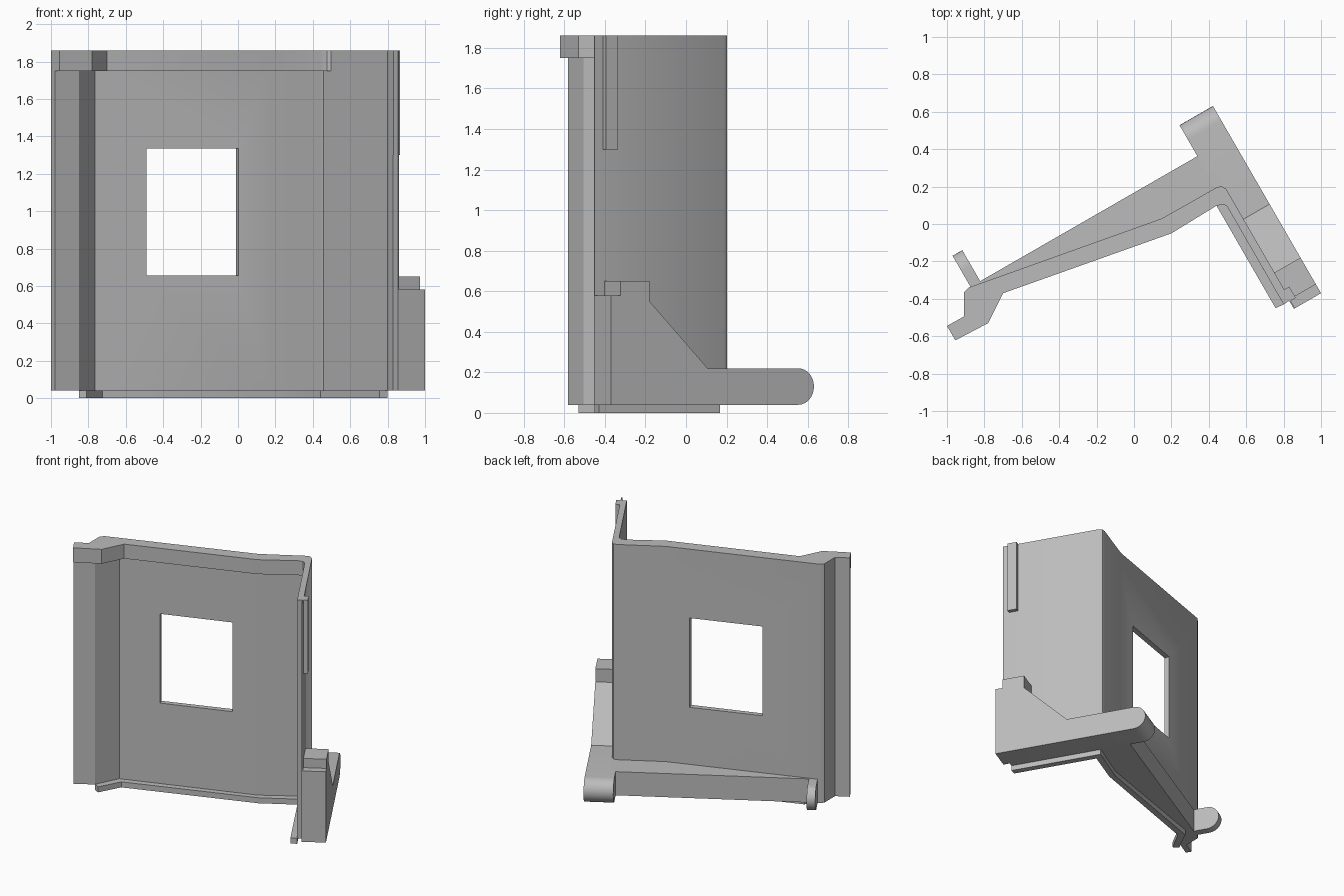
import bpy, bmesh, math
from mathutils import Vector

old = bpy.data.objects.get("Cube")
if old:
    bpy.data.objects.remove(old, do_unlink=True)

grey = bpy.data.materials.new("plain grey")
grey.use_nodes = True
grey.diffuse_color = (0.5, 0.5, 0.5, 1)
grey.node_tree.nodes["Principled BSDF"].inputs["Base Color"].default_value = (0.5, 0.5, 0.5, 1)

# Plan axes of the part, turned 30 degrees
U = Vector((math.cos(math.radians(30)), 0.5, 0))
V = Vector((-0.5, math.cos(math.radians(30)), 0))
UP = Vector((0, 0, 1))


def prism(name, points, offset):
    """Extrude a flat outline by an offset into a solid."""
    bm = bmesh.new()
    face = bm.faces.new([bm.verts.new(p) for p in points])
    made = bmesh.ops.extrude_face_region(bm, geom=[face])["geom"]
    bmesh.ops.translate(bm, vec=offset, verts=[g for g in made if isinstance(g, bmesh.types.BMVert)])
    bmesh.ops.recalc_face_normals(bm, faces=bm.faces)
    mesh = bpy.data.meshes.new(name)
    bm.to_mesh(mesh)
    bm.free()
    mesh.materials.append(grey)
    obj = bpy.data.objects.new(name, mesh)
    bpy.context.collection.objects.link(obj)
    return obj


def plan(name, outline, z0, z1):
    return prism(name, [Vector((x, y, z0)) for x, y in outline], UP * (z1 - z0))


def side(name, origin, profile, t0, t1):
    """Profile of (distance along V, height), extruded along U."""
    base = Vector((origin[0], origin[1], 0))
    return prism(name, [base + V * s + UP * z + U * t0 for s, z in profile], U * (t1 - t0))


def round_tip(tip):
    """Half-round end with its furthest point at tip."""
    r = 0.09
    angles = [math.radians(90 - 180 * i / 16) for i in range(17)]
    return [(tip - r + r * math.cos(a), 0.13 + r * math.sin(a)) for a in angles]


# Folded wall: shared back line, recessed front, thicker top band
back = [(-1, -.545), (-.91, -.495), (-.91, -.365), (-.885, -.34), (.15, .03),
        (.44, .195), (.467, .203), (.493, .187), (.861, -.45)]
end = [(.855, -.454), (.83, -.41), (.80, -.43)]
front = [(.456, .166), (.44, .16), (.17, -.008), (-.765, -.335), (-.85, -.505), (-.978, -.582)]
band_front = [(.497, .095), (.475, .105), (.44, .097), (.2, -.05), (-.70, -.37), (-.78, -.53), (-.955, -.622)]
wall = plan("wall", back + end + front, 0.04, 1.75)
band = plan("top_band", back + end + band_front, 1.75, 1.86)

# Window opening cut square to the wall
bpy.ops.mesh.primitive_cube_add(size=1, location=(-.245, -.149, .995),
                                rotation=(0, 0, math.radians(19.65)))
cutter = bpy.context.object
cutter.name = "window_cutter"
cutter.scale = (.521, .3, .68)
cut = wall.modifiers.new("window", "BOOLEAN")
cut.operation = "DIFFERENCE"
cut.solver = "EXACT"
cut.object = cutter
bpy.context.view_layer.objects.active = wall
bpy.ops.object.select_all(action="DESELECT")
wall.select_set(True)
bpy.ops.object.modifier_apply(modifier=cut.name)
bpy.data.objects.remove(cutter, do_unlink=True)

# Bottom lip running along the front face
lip = plan("bottom_lip", [(.80, -.43), (.456, .168), (.17, -.006), (-.765, -.333), (-.85, -.505),
                          (-.81, -.53), (-.725, -.37), (.2, -.04), (.44, .1), (.757, -.45)], 0, 0.042)

# Upright rib on the outer side
rib = plan("side_rib", [(.865, -.395), (.83, -.415), (.795, -.355), (.83, -.335)], 1.3, 1.86)

# Side bracket with its rounded arm
corner = (1, -.37)
bracket = side("side_bracket", corner,
               [(0, .04), (0, .58), (.055, .58), (.055, .65), (.22, .65), (.22, .55), (.55, .22)]
               + round_tip(1.156), -.165, 0)
arm = side("arm_end", corner, [(.75, .04), (.75, .22)] + round_tip(1.156), -.206, -.16)

# Wedge bar behind the wall and its small rounded tab
bar = plan("rear_bar", [(-.83, -.31), (.34, .363), (.42, .32), (.49, .19), (.467, .19), (.44, .18),
                        (.15, .015), (-.8, -.325)], .04, .22)
tab = side("end_tab", (-.918, -.14), [(-.21, .04), (-.21, .22)] + round_tip(0), -.06, 0)

# Smooth the round ends and soft bends, keep edges sharp
bpy.ops.object.select_all(action="DESELECT")
for obj in (wall, band, lip, rib, bracket, arm, bar, tab):
    obj.select_set(True)
bpy.context.view_layer.objects.active = wall
bpy.ops.object.shade_smooth_by_angle()
